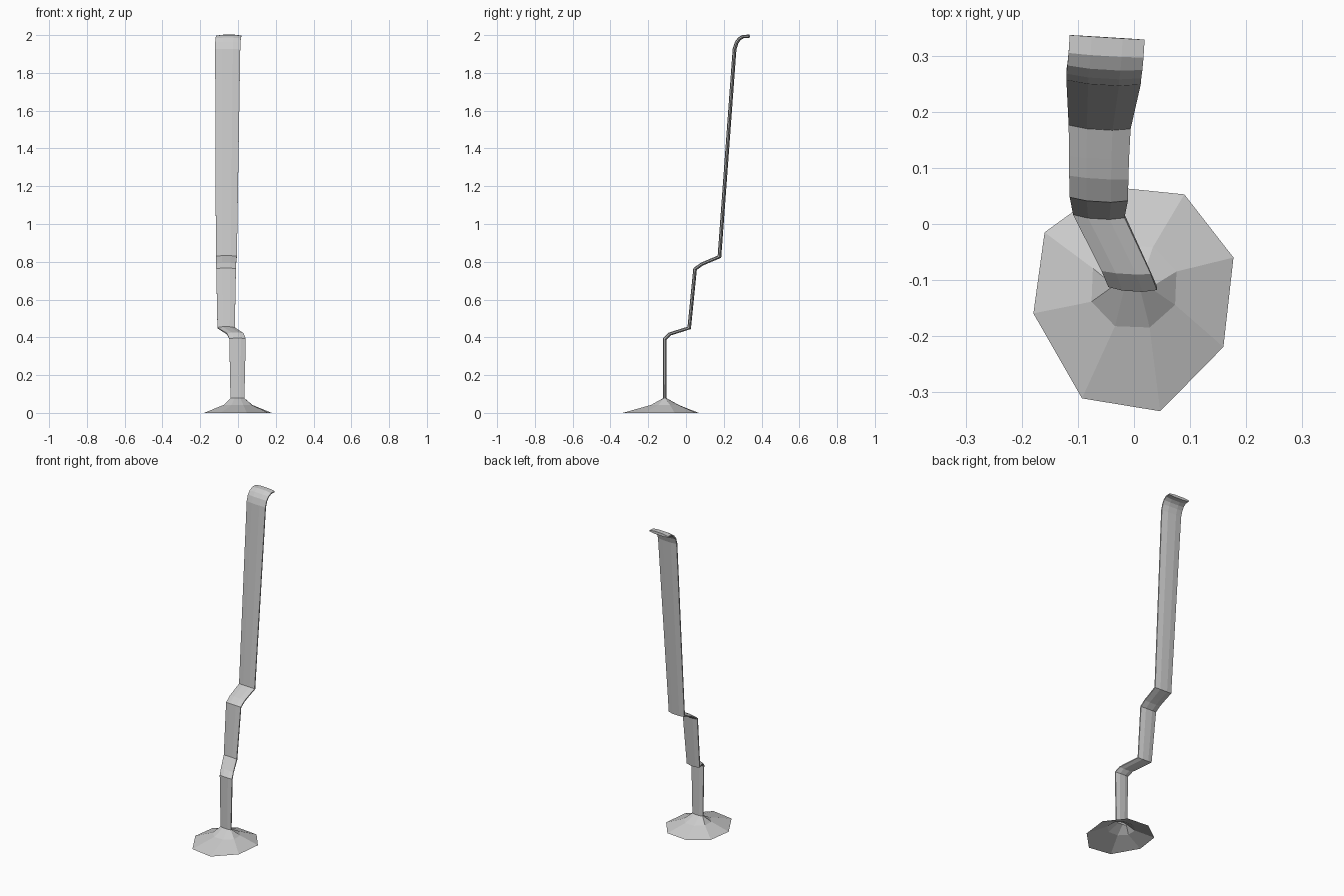
import bpy, bmesh
from math import cos, sin, pi, radians
from mathutils import Vector

if "Cube" in bpy.data.objects:
    bpy.data.objects.remove(bpy.data.objects["Cube"])

SIDES = 8
TILT = radians(-3.5)      # slight roll of the whole ribbon
HALF = 0.009              # half thickness of the ribbon

# Ribbon centre line and width: y, z, x left, x right
path = [
    (-0.112, 0.078, -0.040, 0.034),
    (-0.112, 0.392, -0.046, 0.041),
    (-0.085, 0.418, -0.058, 0.030),
    (0.017, 0.450, -0.109, -0.017),
    (0.048, 0.762, -0.115, -0.011),
    (0.085, 0.788, -0.116, -0.010),
    (0.120, 0.803, -0.116, -0.009),
    (0.177, 0.827, -0.117, -0.006),
    (0.257, 1.925, -0.121, 0.012),
    (0.268, 1.960, -0.121, 0.013),
    (0.282, 1.980, -0.119, 0.015),
    (0.303, 1.993, -0.117, 0.017),
    (0.334, 1.994, -0.115, 0.019),
]

# Splash foot outline, counter-clockwise, matching the ribbon's vertex order
foot = [(0.178, -0.06), (0.09, 0.053), (-0.047, 0.067), (-0.16, -0.015),
        (-0.18, -0.16), (-0.093, -0.312), (0.047, -0.335), (0.16, -0.22)]


def ribbon_ring(i):
    y, z, xl, xr = path[i]
    here = Vector((y, z))
    dirs = []
    if i > 0:
        dirs.append((here - Vector(path[i - 1][:2])).normalized())
    if i < len(path) - 1:
        dirs.append((Vector(path[i + 1][:2]) - here).normalized())
    t = sum(dirs, Vector((0, 0))).normalized()
    miter = 1 / max(0.6, t.dot(dirs[0]))
    cx, hw = (xl + xr) / 2, (xr - xl) / 2
    pts = []
    for k in range(SIDES):
        a = 2 * pi * (k + 0.5) / SIDES
        u = hw * cos(a) / cos(pi / 8)
        v = HALF * miter * sin(a)
        pts.append((cx + u, y + t.y * v + u * sin(TILT), z - t.x * v))
    return pts


# Rings: open foot, flare, then the stepped ribbon
rings = [[(x, y, 0.0) for x, y in foot]]
rings.append([(0.081 * cos(a), -0.112 + 0.078 * sin(a), 0.042)
              for a in (2 * pi * (k + 0.45) / SIDES for k in range(SIDES))])
rings += [ribbon_ring(i) for i in range(len(path))]

bm = bmesh.new()
loops = [[bm.verts.new(p) for p in ring] for ring in rings]
for lo, hi in zip(loops, loops[1:]):
    for k in range(SIDES):
        n = (k + 1) % SIDES
        bm.faces.new((lo[k], lo[n], hi[n], hi[k]))
bm.faces.new(loops[-1])
bm.normal_update()

mesh = bpy.data.meshes.new("waterfall")
bm.to_mesh(mesh)
bm.free()
bpy.context.collection.objects.link(bpy.data.objects.new("waterfall", mesh))
